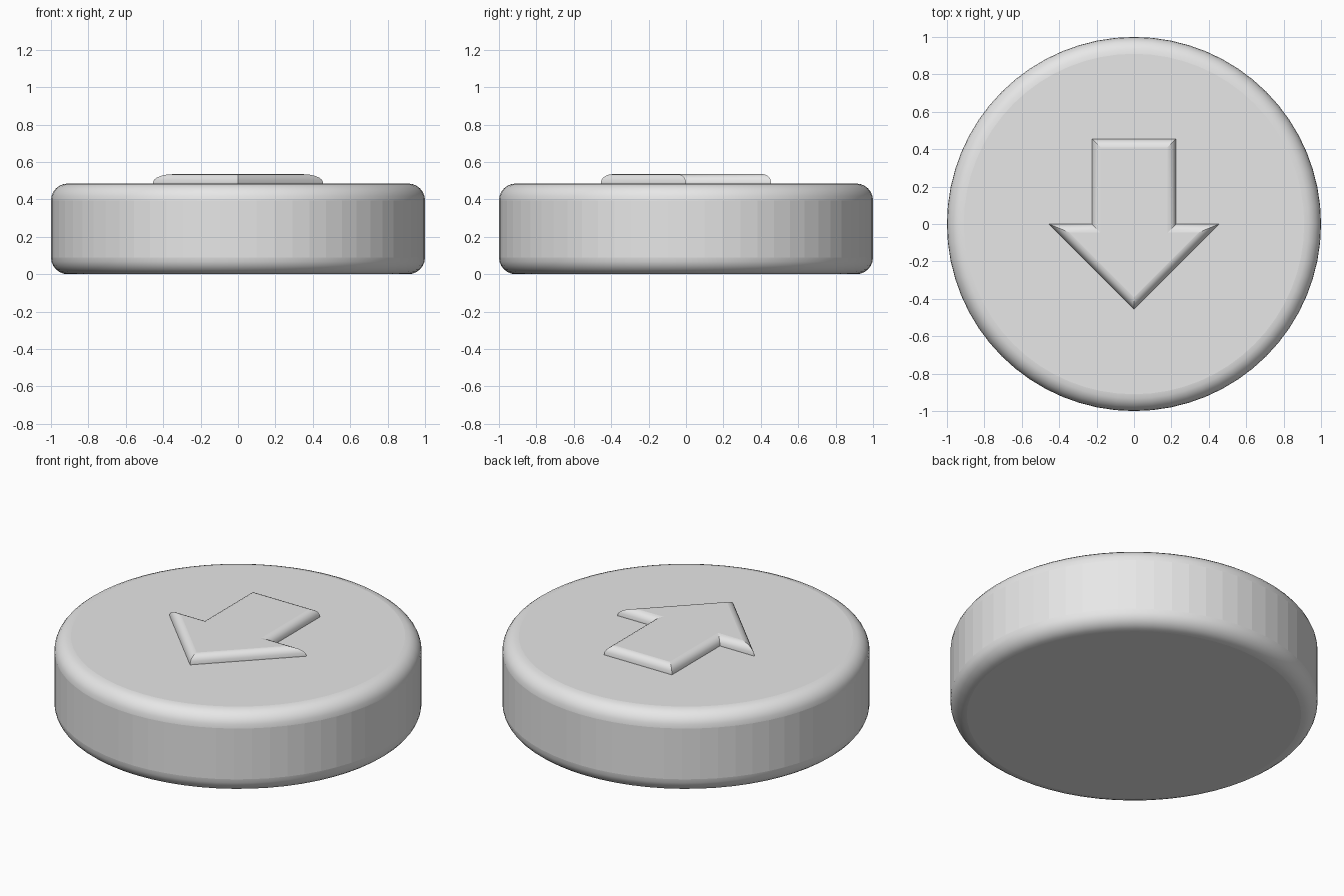
import bpy, bmesh
from mathutils import Vector

old = bpy.data.objects.get("Cube")
if old:
    bpy.data.objects.remove(old, do_unlink=True)

TOP = 0.485      # height of the disc
RELIEF = 0.05    # height of the raised arrow

grey = bpy.data.materials.new("light grey")
grey.use_nodes = True
grey.diffuse_color = (0.8, 0.8, 0.8, 1)
grey.node_tree.nodes["Principled BSDF"].inputs["Base Color"].default_value = (0.8, 0.8, 0.8, 1)


def finish(bm, name):
    """Turn the bmesh into a named, coloured object."""
    bmesh.ops.recalc_face_normals(bm, faces=bm.faces)
    mesh = bpy.data.meshes.new(name)
    bm.to_mesh(mesh)
    bm.free()
    mesh.materials.append(grey)
    obj = bpy.data.objects.new(name, mesh)
    bpy.context.collection.objects.link(obj)
    return obj


def round_edges(bm, edges, width, segments):
    """Bevel the edges and smooth only the rounded faces."""
    bmesh.ops.bevel(bm, geom=edges, offset=width, offset_type='OFFSET',
                    segments=segments, profile=0.5, affect='EDGES')
    bm.normal_update()
    for f in bm.faces:
        f.smooth = 0.02 < abs(f.normal.z) < 0.999


# Round disc with flat side facets and rounded rims
bm = bmesh.new()
bmesh.ops.create_cone(bm, cap_ends=True, segments=64, radius1=1, radius2=1, depth=TOP)
bmesh.ops.translate(bm, verts=bm.verts, vec=(0, 0, TOP / 2))
rims = [e for e in bm.edges if abs(e.verts[0].co.z - e.verts[1].co.z) < 0.001]
round_edges(bm, rims, 0.09, 6)
finish(bm, "disc")

# Raised arrow pointing to the front, mirrored from its half outline
half = [(0.225, 0.455), (0.225, 0), (0.455, 0), (0, -0.455)]
outline = half + [(-x, y) for x, y in reversed(half[:-1])]
bm = bmesh.new()
face = bm.faces.new([bm.verts.new((x, y, TOP)) for x, y in outline])
ext = bmesh.ops.extrude_face_region(bm, geom=[face])["geom"]
raised = [v for v in ext if isinstance(v, bmesh.types.BMVert)]
bmesh.ops.translate(bm, verts=raised, vec=(0, 0, RELIEF))
bmesh.ops.recalc_face_normals(bm, faces=bm.faces)
upper = [e for e in bm.edges if all(v.co.z > TOP + RELIEF / 2 for v in e.verts)]
round_edges(bm, upper, 0.045, 5)

# Crisp mitres where rounded edges of different direction meet
for e in bm.edges:
    if len(e.link_faces) == 2:
        a, b = (Vector(f.normal.xy) for f in e.link_faces)
        if a.length > 0.01 and b.length > 0.01 and a.angle(b) > 0.3:
            e.smooth = False
finish(bm, "arrow")
